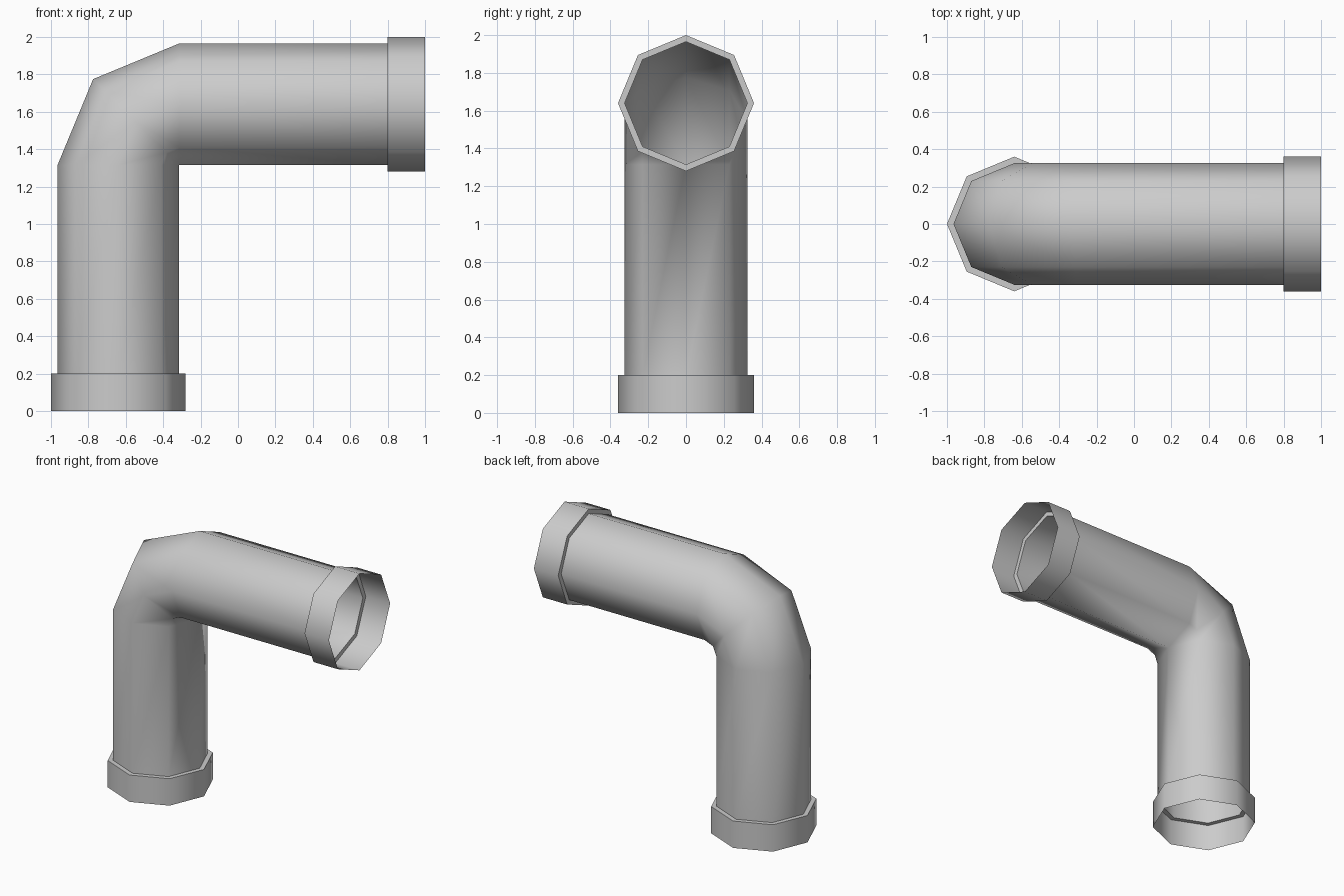
import bpy, bmesh
from math import pi, sin, cos, radians
from mathutils import Vector

if "Cube" in bpy.data.objects:
    bpy.data.objects.remove(bpy.data.objects["Cube"])

SIDES = 8
R_PIPE, R_COLLAR = 0.325, 0.36
PIVOT = Vector((-0.315, 0, 1.315))   # inner corner the elbow turns around

bm = bmesh.new()


def ring(turn, offset, radius):
    """Octagon section, turned about the inner corner then slid along the pipe."""
    t = radians(turn)
    inward = Vector((cos(t), 0, -sin(t)))
    along = Vector((sin(t), 0, cos(t)))
    centre = PIVOT - inward * R_PIPE + along * offset
    side = Vector((0, 1, 0))
    return [bm.verts.new(centre + inward * radius * cos(2 * pi * i / SIDES)
                         + side * radius * sin(2 * pi * i / SIDES))
            for i in range(SIDES)]


# turn angle, distance along the leg, radius
sections = [
    # lower collar
    (0, -1.315, R_COLLAR), (0, -1.115, R_COLLAR), (0, -1.115, R_PIPE),
    # elbow
    (0, 0, R_PIPE), (45, 0, R_PIPE), (90, 0, R_PIPE),
    # end collar
    (90, 1.115, R_PIPE), (90, 1.115, R_COLLAR), (90, 1.315, R_COLLAR),
]
rings = [ring(*s) for s in sections]
for a, b in zip(rings, rings[1:]):
    for i in range(SIDES):
        j = (i + 1) % SIDES
        bm.faces.new((a[i], a[j], b[j], b[i]))

# the elbow sections meet in one point at the inner corner
bmesh.ops.remove_doubles(bm, verts=bm.verts[:], dist=0.0005)

mesh = bpy.data.meshes.new("elbow_pipe")
bm.to_mesh(mesh)
bm.free()
pipe = bpy.data.objects.new("elbow_pipe", mesh)
bpy.context.collection.objects.link(pipe)

# smooth pipe walls, sharp collar steps
bpy.context.view_layer.objects.active = pipe
pipe.select_set(True)
bpy.ops.object.shade_smooth_by_angle(angle=radians(60))
